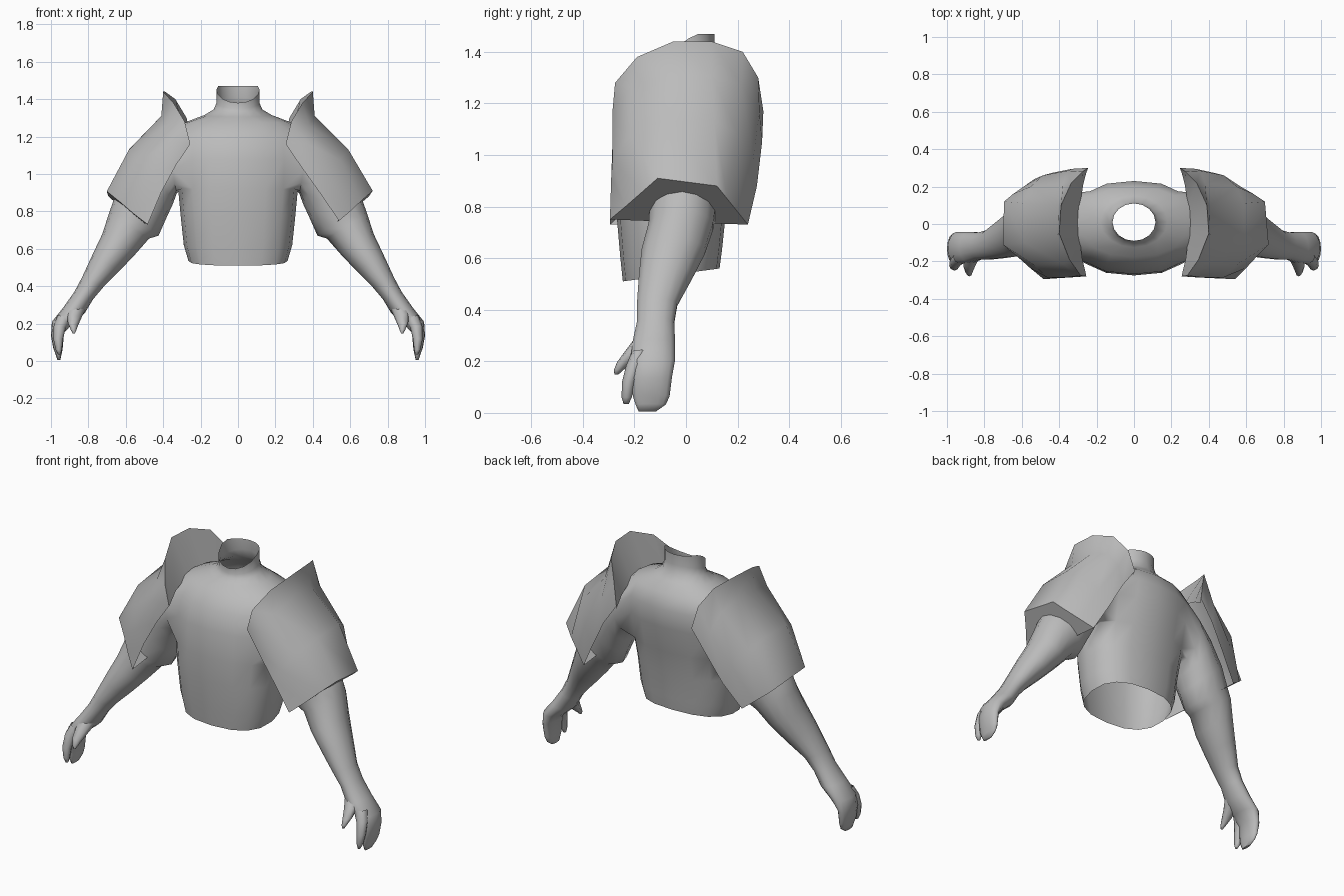
import bpy, bmesh, math

grey = bpy.data.materials.new("plain_grey")
grey.diffuse_color = (0.5, 0.5, 0.5, 1)


def skin(bm, rows, closed=True):
    """Bridge consecutive rows of vertices with quads."""
    n = len(rows[0])
    for a, b in zip(rows, rows[1:]):
        for i in range(n if closed else n - 1):
            j = (i + 1) % n
            bm.faces.new((a[i], a[j], b[j], b[i]))


def finish(name, bm, angle):
    bmesh.ops.recalc_face_normals(bm, faces=bm.faces)
    mesh = bpy.data.meshes.new(name)
    bm.to_mesh(mesh)
    bm.free()
    mesh.materials.append(grey)
    ob = bpy.data.objects.new(name, mesh)
    bpy.context.collection.objects.link(ob)
    bpy.ops.object.select_all(action='DESELECT')
    ob.select_set(True)
    bpy.context.view_layer.objects.active = ob
    bpy.ops.object.shade_smooth_by_angle(angle=math.radians(angle))


def limb_rows(bm, stations, side, sides):
    """Elliptical rings; station = under x, z, over x, z, centre y, half depth."""
    rows = []
    for ux, uz, ox, oz, y, d in stations:
        row = []
        for k in range(sides):
            a = math.tau * k / sides
            t = (1 + math.cos(a)) / 2
            row.append(bm.verts.new(((ux + (ox - ux) * t) * side,
                                     y + d * math.sin(a), uz + (oz - uz) * t)))
        rows.append(row)
    return rows


# Torso: height, half width, front y, back y, tilt, squareness
torso = [(.535, .265, -.245, .13, .025, .8), (.62, .29, -.255, .14, .015, .8),
         (.78, .307, -.27, .155, 0, .8), (.92, .32, -.275, .185, 0, .8),
         (1.08, .325, -.268, .22, 0, .8), (1.19, .315, -.238, .23, 0, .8),
         (1.275, .285, -.175, .2, 0, .85), (1.315, .18, -.125, .15, .01, 1),
         (1.345, .13, -.1, .12, .015, 1), (1.38, .115, -.09, .11, .03, 1),
         (1.425, .115, -.09, .11, .045, 1)]
# Arm, finger and thumb stations for one side
arm = [(.328, .895, .385, 1.21, 0, .172),
       (.348, .84, .49, 1.11, 0, .16), (.385, .76, .60, .97, -.005, .145),
       (.425, .67, .665, .86, -.015, .13), (.475, .655, .69, .79, -.02, .128),
       (.55, .57, .725, .68, -.05, .125), (.635, .48, .775, .575, -.08, .105),
       (.72, .395, .835, .445, -.112, .08), (.775, .33, .875, .37, -.118, .074),
       (.82, .255, .935, .285, -.125, .085), (.885, .20, .995, .21, -.128, .088),
       (.93, .15, 1.0, .135, -.132, .08), (.938, .06, .988, .07, -.135, .073),
       (.945, .03, .975, .035, -.137, .06), (.95, .006, .966, .006, -.15, .035)]
finger = [(.885, .23, .965, .245, -.175, .035), (.92, .18, .985, .19, -.20, .032),
          (.935, .12, .988, .12, -.222, .026), (.942, .06, .975, .06, -.23, .02),
          (.948, .035, .962, .035, -.232, .01)]
thumb = [(.815, .275, .905, .30, -.155, .045), (.835, .235, .915, .255, -.19, .042),
         (.855, .19, .91, .205, -.235, .032), (.865, .163, .895, .168, -.262, .018),
         (.872, .148, .884, .148, -.27, .007)]

# Torso and arms share one skin, with each arm growing out of an armhole
SIDES = 16
bm = bmesh.new()
rows = []
for z, w, f, b, tilt, sq in torso:
    row = []
    for k in range(SIDES):
        a = math.tau * k / SIDES
        c, s = math.cos(a), math.sin(a)
        u = math.copysign(abs(c) ** sq, c)
        v = math.copysign(abs(s) ** sq, s)
        # The collar of the neck is level behind and dips in front
        lift = tilt * (min(v, .25) * 1.6 + .6) if z > 1.4 else tilt * v
        row.append(bm.verts.new((w * u, (f + b) / 2 + (b - f) / 2 * v, z + lift)))
    rows.append(row)
skin(bm, rows)
hole_path = [(6, 0), (6, 1), (6, 2), (5, 2), (4, 2), (3, 2), (3, 1), (3, 0),
             (3, -1), (3, -2), (4, -2), (5, -2), (6, -2), (6, -1)]
holes = {1: [rows[r][k % SIDES] for r, k in hole_path],
         -1: [rows[r][(8 - k) % SIDES] for r, k in hole_path]}
inside = {1: [rows[r][k] for r in (4, 5) for k in (-1, 0, 1)],
          -1: [rows[r][8 - k] for r in (4, 5) for k in (-1, 0, 1)]}
for side in (1, -1):
    bmesh.ops.delete(bm, geom=inside[side], context='VERTS')
    arm_rows = limb_rows(bm, arm, side, len(hole_path))
    skin(bm, [holes[side]] + arm_rows)
    bm.faces.new(arm_rows[-1])
finish("torso_and_arms", bm, 75)

# Shoulder guard rows, front to back: collar rim, kink, upper arm, hem
rim = [(.255, -.28, 1.16), (.285, -.275, 1.28), (.345, -.19, 1.38), (.4, -.05, 1.44),
       (.39, .10, 1.44), (.335, .22, 1.40), (.275, .28, 1.30), (.245, .30, 1.17)]
kink = [(.33, -.285, 1.05), (.355, -.285, 1.17), (.38, -.215, 1.26), (.41, -.06, 1.31),
        (.405, .10, 1.31), (.38, .215, 1.27), (.355, .285, 1.17), (.33, .295, 1.05)]
upper = [(.43, -.29, .91), (.48, -.285, .98), (.545, -.22, 1.075), (.59, -.10, 1.13),
         (.585, .11, 1.13), (.55, .2, 1.08), (.48, .26, .98), (.42, .275, .88)]
hem = [(.54, -.295, .75), (.60, -.235, .80), (.66, -.17, .857), (.72, -.11, .91),
       (.70, .12, .88), (.64, .16, .83), (.57, .20, .78), (.50, .24, .73)]
inner = []
for x, y, z in rim:
    h = 1 - (y / .3) ** 2
    inner.append((.25 + .045 * h, y * .97, 1.15 + .1 * h))

for side, label in ((1, "left"), (-1, "right")):
    # Fingers
    for part, stations in (("finger", finger), ("thumb", thumb)):
        bm = bmesh.new()
        rows = limb_rows(bm, stations, side, 8)
        skin(bm, rows)
        bm.faces.new(rows[-1])
        finish(f"{label}_{part}", bm, 75)
    # Shoulder guard, closed around the arm at the hem
    bm = bmesh.new()
    rows = []
    for row, weight in ((inner, 0), (rim, 0), (kink, 0), (upper, .35), (hem, 1)):
        pts = []
        for i, (x, y, z) in enumerate(row):
            # The guard on one side is turned slightly
            t = weight * (i / 7 * 2 - 1) if side < 0 else 0
            x += .045 * t - (.012 * weight if side < 0 else 0)
            pts.append(bm.verts.new((x * side, y, z + .02 * t)))
        rows.append(pts)
    skin(bm, rows, closed=False)
    bm.faces.new(rows[-1])
    finish(label + "_shoulder_guard", bm, 55)
